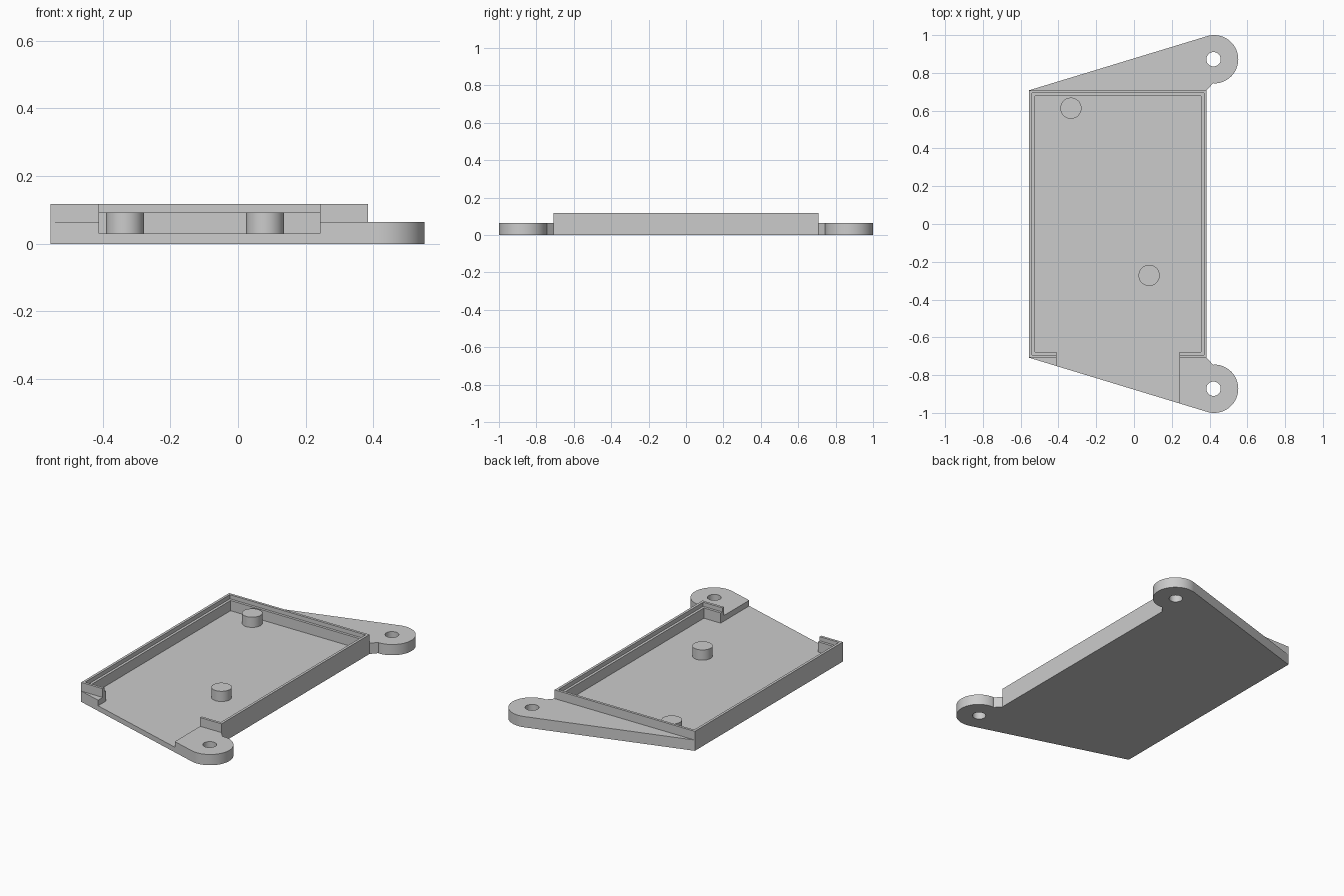
import bpy, bmesh, math

if "Cube" in bpy.data.objects:
    bpy.data.objects.remove(bpy.data.objects["Cube"])

grey = bpy.data.materials.new("light_grey")
grey.diffuse_color = (0.6, 0.6, 0.6, 1)
grey.use_nodes = True
grey.node_tree.nodes["Principled BSDF"].inputs["Base Color"].default_value = grey.diffuse_color


def prism(name, outline, z0, z1):
    """Extrude a flat outline between two heights."""
    bm = bmesh.new()
    face = bm.faces.new([bm.verts.new((x, y, z0)) for x, y in outline])
    top = bmesh.ops.extrude_face_region(bm, geom=[face])["geom"]
    for v in top:
        if isinstance(v, bmesh.types.BMVert):
            v.co.z = z1
    bmesh.ops.recalc_face_normals(bm, faces=bm.faces)
    mesh = bpy.data.meshes.new(name)
    bm.to_mesh(mesh)
    bm.free()
    mesh.materials.append(grey)
    ob = bpy.data.objects.new(name, mesh)
    bpy.context.collection.objects.link(ob)
    return ob


def box(name, x0, x1, y0, y1, z0, z1):
    return prism(name, [(x0, y0), (x1, y0), (x1, y1), (x0, y1)], z0, z1)


def disc(name, x, y, r, z0, z1, n=48):
    pts = [(x + r * math.cos(2 * math.pi * i / n),
            y + r * math.sin(2 * math.pi * i / n)) for i in range(n)]
    return prism(name, pts, z0, z1)


def combine(target, tool, operation):
    """Apply a boolean and throw the tool away."""
    tool.hide_render = True
    mod = target.modifiers.new("cut", 'BOOLEAN')
    mod.operation, mod.object, mod.solver = operation, tool, 'EXACT'
    bpy.context.view_layer.objects.active = target
    bpy.ops.object.modifier_apply(modifier=mod.name)
    bpy.data.objects.remove(tool)


def smooth(ob):
    bpy.ops.object.select_all(action='DESELECT')
    ob.select_set(True)
    bpy.context.view_layer.objects.active = ob
    bpy.ops.object.shade_smooth_by_angle(angle=math.radians(30))


# Main dimensions
L, R, W = -0.555, 0.385, 0.708           # tray left, right, half depth
EX, EY, ER = 0.424, 0.872, 0.128         # mounting ear centre and radius
FLOOR, EAR, LEDGE, RIM = 0.031, 0.065, 0.093, 0.118

# Base plate with a rounded ear at each end
half = [(R, W), (EX - 0.005, EY - ER + 0.002)]
half += [(EX + ER * math.cos(math.radians(a)), EY + ER * math.sin(math.radians(a)))
         for a in range(-90, 106, 5)]
half += [(L, W)]
outline = half + [(x, -y) for x, y in reversed(half)]
tray = prism("tray", outline, 0, EAR)

# Raised rim, hollow inside, with a stepped ledge for a lid
combine(tray, box("rim", L, R, -W, W, 0, RIM), 'UNION')
for t, z in ((0.031, FLOOR), (0.0155, LEDGE)):
    combine(tray, box("pocket", L + t, R - t, -W + t, W - t, z, 0.3), 'DIFFERENCE')

# Front opening down to floor level
combine(tray, box("opening", -0.411, 0.242, -1.2, -0.6, FLOOR, 0.3), 'DIFFERENCE')

# Screw holes in the ears
for s in (1, -1):
    combine(tray, disc("hole", EX - 0.003, s * EY, 0.038, -0.1, 0.3), 'DIFFERENCE')
smooth(tray)

# Support posts
for name, x, y in (("back_post", -0.334, 0.613), ("front_post", 0.08, -0.272)):
    smooth(disc(name, x, y, 0.056, FLOOR - 0.01, LEDGE))
